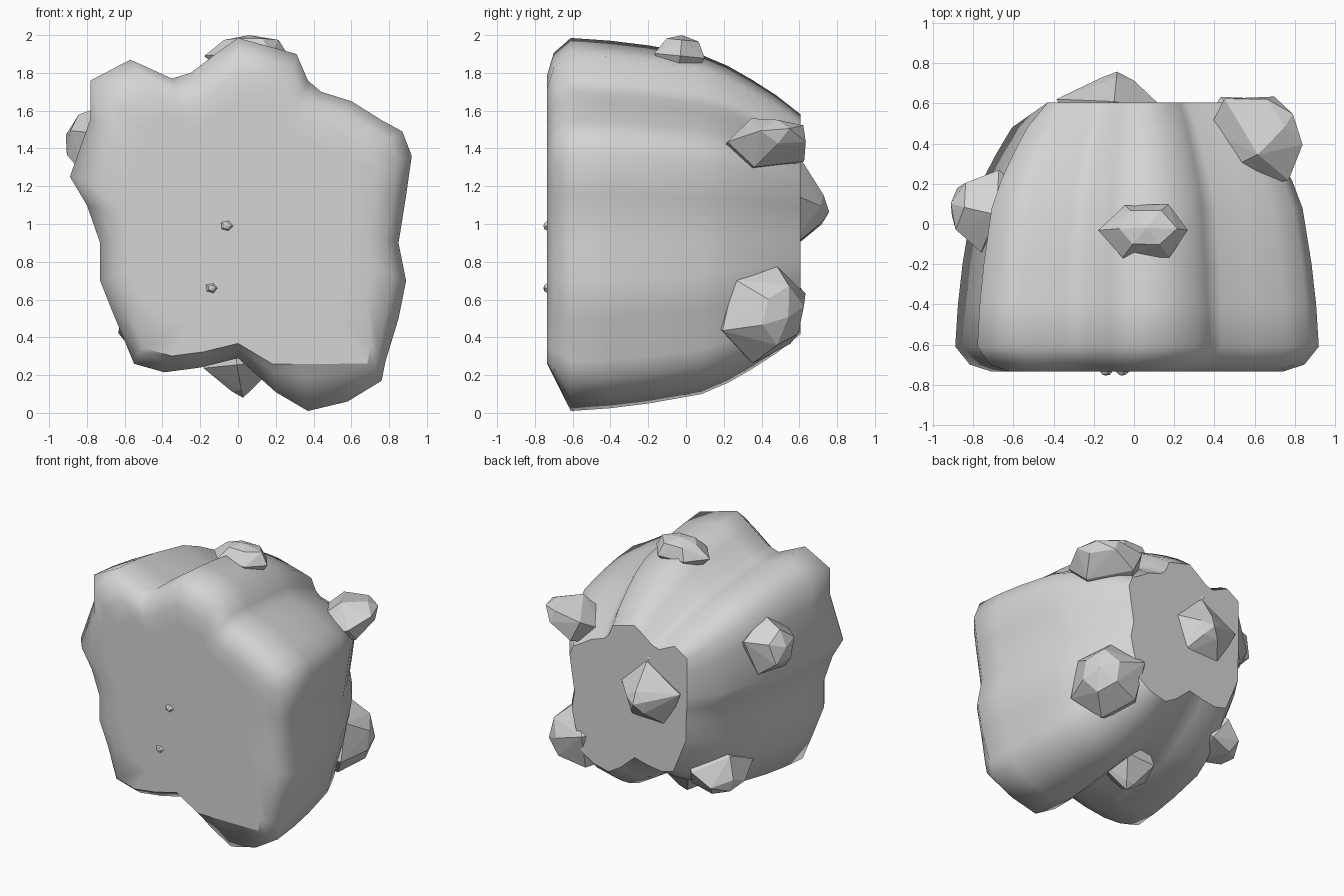
import bpy, bmesh, math, random
from mathutils import Vector

random.seed(4)
if "Cube" in bpy.data.objects:
    bpy.data.objects.remove(bpy.data.objects["Cube"])

stone = bpy.data.materials.new("stone grey")
stone.use_nodes = True
grey = (0.66, 0.66, 0.66, 1)
stone.diffuse_color = grey
stone.node_tree.nodes["Principled BSDF"].inputs["Base Color"].default_value = grey


def finish(name, bm):
    bmesh.ops.recalc_face_normals(bm, faces=bm.faces)
    mesh = bpy.data.meshes.new(name)
    bm.to_mesh(mesh)
    bm.free()
    mesh.materials.append(stone)
    obj = bpy.data.objects.new(name, mesh)
    bpy.context.collection.objects.link(obj)
    return obj


# Boulder: lumpy outline (x, z) swept from the flat front to the flat back
outline = [(0, 1.985), (.31, 1.9), (.37, 1.76), (.44, 1.7), (.6, 1.65), (.76, 1.55),
           (.87, 1.49), (.92, 1.36), (.89, 1.15), (.85, .9), (.89, .7), (.85, .5),
           (.78, .27), (.76, .17), (.58, .06), (.37, .01), (.2, .11), (0, .29),
           (-.2, .24), (-.39, .215), (-.55, .26), (-.65, .5), (-.73, .7), (-.73, .9),
           (-.8, 1.1), (-.89, 1.25), (-.78, 1.56), (-.78, 1.76), (-.57, 1.87),
           (-.35, 1.77), (-.25, 1.8), (-.12, 1.9)]
# (depth, scale) of each section
FRONT, WIDEST, BACK = -.735, -.61, .605
sections = [(FRONT, .66), (FRONT, .8), (-.7, .92), (WIDEST, 1), (-.4, .985), (-.2, .96),
            (.08, .91), (.22, .85), (.35, .775), (.48, .69), (BACK, .59)]


def section_point(x, z, y, s):
    px, pz = .02 + (x - .02) * s, 1 + (z - 1) * s
    if z < .4 and y < WIDEST and s > .7:     # low chamfer under the front face
        lip = max(.26, 1 - (1 - z) * .89)
        pz = z + (lip - z) * (WIDEST - y) / (WIDEST - FRONT)
        px = x * (1 + s) / 2
    if y == BACK:                            # straight upright edge at the back
        px = max(px, -.43)
    return px, y, pz


bm = bmesh.new()
rings = [[bm.verts.new(section_point(x, z, y, s)) for x, z in outline] for y, s in sections]
n = len(outline)
for a, b in zip(rings, rings[1:]):
    for i in range(n):
        j = (i + 1) % n
        bm.faces.new((a[i], a[j], b[j], b[i]))
bm.faces.new(rings[0])
bm.faces.new(rings[-1])
# Hard edges round the back face and along the chamfer
for edge in bm.edges:
    ys = [v.co.y for v in edge.verts]
    low = max(v.co.z for v in edge.verts) < .45
    if min(ys) > BACK - .01 or (low and edge.verts[0] in rings[1] and edge.verts[1] in rings[1]):
        edge.smooth = False
boulder = finish("boulder", bm)
bpy.ops.object.select_all(action='DESELECT')
boulder.select_set(True)
bpy.context.view_layer.objects.active = boulder
bpy.ops.object.shade_smooth_by_angle(angle=math.radians(70))


# Faceted stone: rough hull of two rings and a tip, facing outwards
def chip(name, centre, out, size, sides=5, roll=0, cap=.55):
    turn = Vector(out).to_track_quat('Z', 'Y')
    bm = bmesh.new()
    for height, radius in ((-1, .7), (-.1, 1), (.75, cap)):
        for k in range(sides):
            a = math.radians(roll) + math.tau * k / sides
            r = radius * random.uniform(.9, 1.1)
            p = Vector((r * math.cos(a) * size[0], r * math.sin(a) * size[1], height * size[2]))
            bm.verts.new(turn @ p + Vector(centre))
    bm.verts.new(turn @ Vector((0, 0, size[2])) + Vector(centre))
    hull = bmesh.ops.convex_hull(bm, input=bm.verts)
    loose = set(hull["geom_interior"]) | set(hull["geom_unused"])
    bmesh.ops.delete(bm, geom=[v for v in loose if isinstance(v, bmesh.types.BMVert)], context='VERTS')
    return finish(name, bm)


chip("top_stone", (.06, -.03, 1.9), (0, .1, 1), (.22, .15, .1), 6, 0, .65)
chip("upper_right_stone", (.64, .44, 1.43), (.7, .5, .35), (.28, .14, .2), 5, 30)
chip("lower_right_stone", (.6, .42, .53), (.75, .55, -.1), (.27, .28, .21), 6, 20)
chip("left_stone", (-.75, .07, 1.43), (-1, .2, .25), (.22, .23, .17), 5, 15)
chip("back_stone", (-.1, .6, 1.08), (.1, 1, -.1), (.29, .27, .16), 5, 90, .3)
chip("lower_left_stone", (-.48, .29, .49), (-.75, .3, -.6), (.28, .14, .17), 5, 10)
chip("bottom_stone", (.01, -.05, .24), (.1, 0, -1), (.2, .21, .16), 5, 40, .3)

# Tiny grit
for name, spot, out in (("front_grit_upper", (-.06, FRONT, .99), (0, -1, 0)),
                        ("front_grit_lower", (-.14, FRONT, .66), (0, -1, 0)),
                        ("back_grit", (-.11, .59, 1.36), (0, 1, 0))):
    chip(name, spot, out, (.035, .03, .02))
